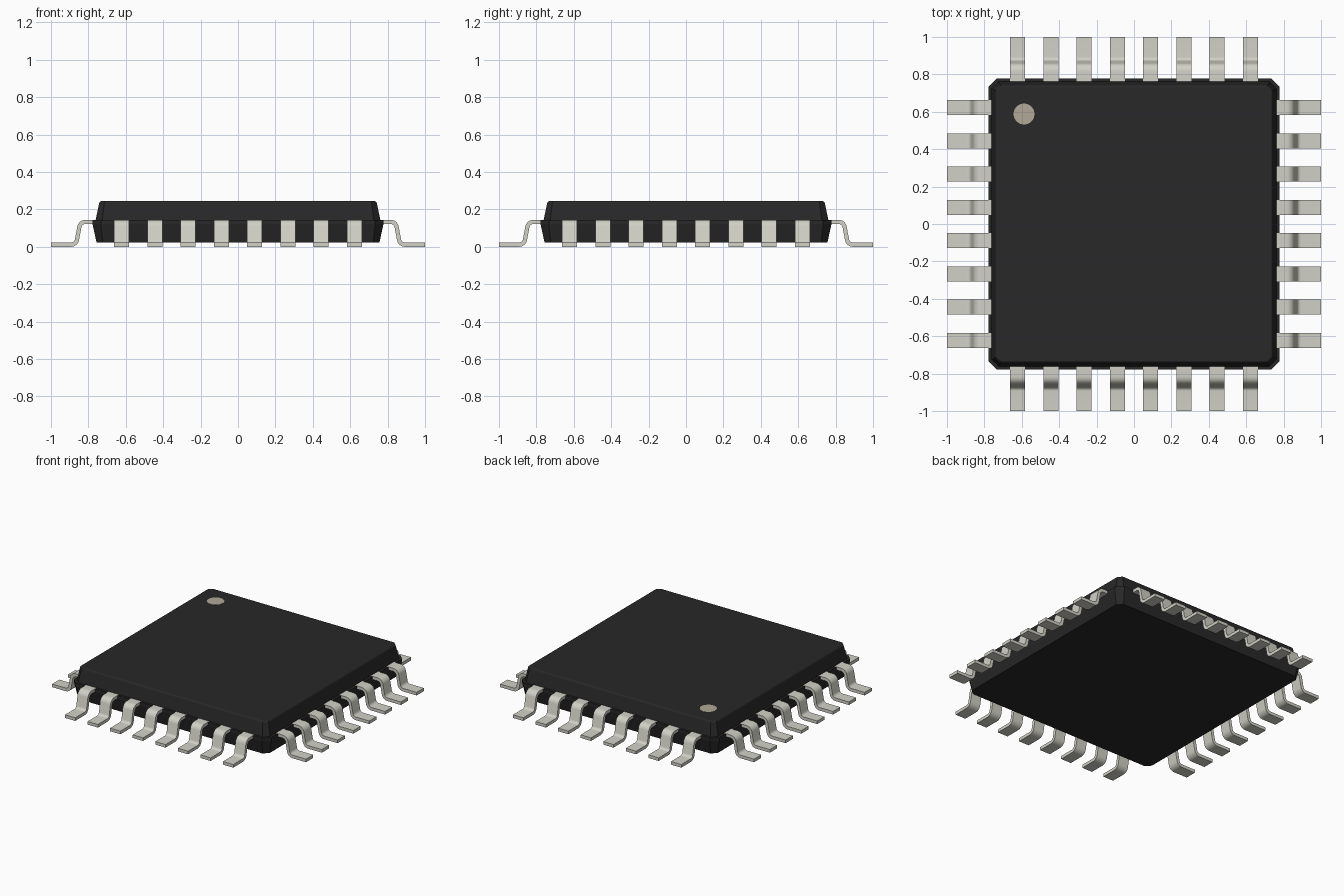
import bpy, bmesh, math
from mathutils import Vector

if "Cube" in bpy.data.objects:
    bpy.data.objects.remove(bpy.data.objects["Cube"])


def material(name, rgb):
    m = bpy.data.materials.new(name)
    m.diffuse_color = (*rgb, 1)
    m.use_nodes = True
    m.node_tree.nodes["Principled BSDF"].inputs["Base Color"].default_value = m.diffuse_color
    return m


BLACK = material("black_plastic", (0.022, 0.021, 0.021))
METAL = material("tin_metal", (0.64, 0.635, 0.57))
MARK = material("marker_paint", (0.435, 0.398, 0.316))


def add_object(name, bm, mat):
    bmesh.ops.recalc_face_normals(bm, faces=bm.faces)
    me = bpy.data.meshes.new(name)
    bm.to_mesh(me)
    bm.free()
    me.materials.append(mat)
    ob = bpy.data.objects.new(name, me)
    bpy.context.collection.objects.link(ob)
    return ob


def chamfered_square(bm, half, cut, z):
    h, k = half, half - cut
    pts = [(h, -k), (h, k), (k, h), (-k, h), (-h, k), (-h, -k), (-k, -h), (k, -h)]
    return [bm.verts.new((x, y, z)) for x, y in pts]


# Package body: stacked chamfered squares (half width, corner cut, height)
TOP = 0.2444
sections = [(0.7565, 0.034, 0.024), (0.7778, 0.044, 0.122), (0.7778, 0.044, 0.144),
            (0.761, 0.036, 0.144), (0.742, 0.027, TOP - 0.010),
            (0.738, 0.025, TOP - 0.003), (0.732, 0.022, TOP)]
bm = bmesh.new()
rings = [chamfered_square(bm, *s) for s in sections]
for a, b in zip(rings, rings[1:]):
    for i in range(8):
        j = (i + 1) % 8
        bm.faces.new((a[i], a[j], b[j], b[i]))
bm.faces.new(rings[0][::-1])
bm.faces.new(rings[-1])
add_object("package_body", bm, BLACK)

# Pin-one marker dot
bm = bmesh.new()
bmesh.ops.create_cone(bm, cap_ends=True, segments=48, radius1=0.056, radius2=0.056, depth=0.002)
bmesh.ops.translate(bm, vec=(-0.588, 0.588, TOP), verts=bm.verts)
add_object("pin_one_marker", bm, MARK)


# Gull-wing lead centreline with rounded bends
def rounded_path(pts, radius, steps=8):
    pts = [Vector(p) for p in pts]
    out = [(pts[0], (pts[1] - pts[0]).normalized())]
    for p, q, r in zip(pts, pts[1:], pts[2:]):
        d1, d2 = (q - p).normalized(), (r - q).normalized()
        turn = math.atan2(d1.x * d2.y - d1.y * d2.x, d1.dot(d2))
        pos = q - d1 * radius * math.tan(abs(turn) / 2)
        side = math.copysign(1, turn)
        centre = pos + Vector((-d1.y, d1.x)) * radius * side
        for i in range(steps + 1):
            a = turn * i / steps
            d = Vector((d1.x * math.cos(a) - d1.y * math.sin(a),
                        d1.x * math.sin(a) + d1.y * math.cos(a)))
            out.append((centre - Vector((-d.y, d.x)) * radius * side, d))
    out.append((pts[-1], (pts[-1] - pts[-2]).normalized()))
    return out


THICK, WIDTH, PITCH = 0.0222, 0.081, 0.1778
path = rounded_path([(1.0, 0.0111), (0.866, 0.0111), (0.843, 0.1334), (0.762, 0.1334)], 0.033)
bm = bmesh.new()
loops = []
for p, d in path:
    n = Vector((-d.y, d.x)) * THICK / 2
    loops.append([bm.verts.new((q.x, y, q.y)) for q, y in
                  ((p + n, -WIDTH / 2), (p + n, WIDTH / 2), (p - n, WIDTH / 2), (p - n, -WIDTH / 2))])
for a, b in zip(loops, loops[1:]):
    for i in range(4):
        j = (i + 1) % 4
        bm.faces.new((a[i], a[j], b[j], b[i]))
bm.faces.new(loops[0])
bm.faces.new(loops[-1][::-1])
master = add_object("lead", bm, METAL)
bpy.context.view_layer.objects.active = master
master.select_set(True)
bpy.ops.object.shade_smooth_by_angle(angle=math.radians(30))

# Eight leads on each of the four sides
for side in range(4):
    ang = side * math.pi / 2
    for i in range(8):
        off = (i - 3.5) * PITCH
        ob = master if side == 0 and i == 0 else master.copy()
        if ob is not master:
            bpy.context.collection.objects.link(ob)
        ob.name = f"lead_{side * 8 + i + 1}"
        ob.location = (-math.sin(ang) * off, math.cos(ang) * off, 0)
        ob.rotation_euler = (0, 0, ang)
